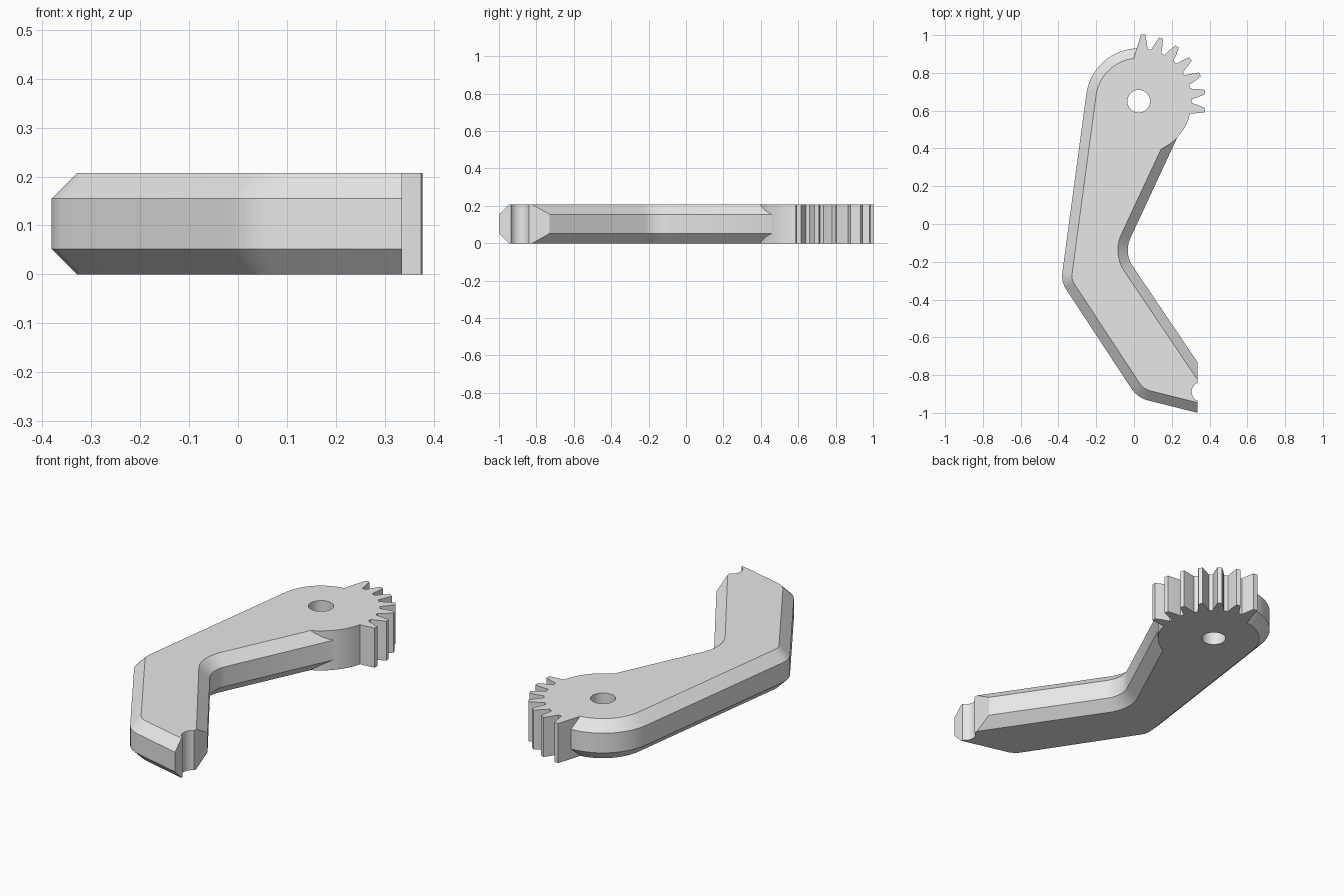
import bpy, bmesh
from math import radians, cos, sin, tan
from mathutils import Vector

if "Cube" in bpy.data.objects:
    bpy.data.objects.remove(bpy.data.objects["Cube"], do_unlink=True)

HEIGHT, CHAMFER = 0.207, 0.052
HUB = Vector((0.025, 0.65))
HUB_R, TIP_R = 0.28, 0.354

grey = bpy.data.materials.new("plain_grey")
grey.use_nodes = True
grey.diffuse_color = (0.8, 0.8, 0.8, 1)
grey.node_tree.nodes["Principled BSDF"].inputs["Base Color"].default_value = (0.8, 0.8, 0.8, 1)


def polar(deg, r, centre=HUB):
    a = radians(deg)
    return centre + Vector((cos(a), sin(a))) * r


def arc(start, end, r, steps, centre=HUB):
    return [polar(start + (end - start) * i / steps, r, centre) for i in range(steps + 1)]


def fillet(before, corner, after, r, steps=10):
    """Points of a round corner between two straight edges."""
    u, v = (before - corner).normalized(), (after - corner).normalized()
    half = u.angle(v) / 2
    centre = corner + (u + v).normalized() * (r / sin(half))
    first, last = corner + u * (r / tan(half)), corner + v * (r / tan(half))
    s, e = first - centre, last - centre
    return [centre + s.lerp(e, i / steps).normalized() * r for i in range(steps + 1)]


def inset(points, d):
    """Moves a clockwise outline inward by d with mitred corners."""
    result = []
    for i, p in enumerate(points):
        a = (p - points[i - 1]).normalized()
        b = (points[(i + 1) % len(points)] - p).normalized()
        n, m = Vector((a.y, -a.x)), Vector((b.y, -b.x))
        result.append(p + (n + m) * (d / (1 + n.dot(m))))
    return result


def stack(name, rings):
    """Solid from matching outlines at rising heights."""
    bm = bmesh.new()
    loops = [[bm.verts.new((p.x, p.y, z)) for p in pts] for pts, z in rings]
    for low, high in zip(loops, loops[1:]):
        for i in range(len(low)):
            bm.faces.new((low[i - 1], low[i], high[i], high[i - 1]))
    bm.faces.new(loops[0])
    bm.faces.new(loops[-1])
    bmesh.ops.recalc_face_normals(bm, faces=bm.faces)
    mesh = bpy.data.meshes.new(name)
    bm.to_mesh(mesh)
    bm.free()
    mesh.materials.append(grey)
    obj = bpy.data.objects.new(name, mesh)
    bpy.context.collection.objects.link(obj)
    return obj


def combine(target, tool, operation):
    """Boolean that is applied at once, then the tool is removed."""
    mod = target.modifiers.new(operation, "BOOLEAN")
    mod.operation, mod.object, mod.solver = operation, tool, "EXACT"
    bpy.context.view_layer.update()
    graph = bpy.context.evaluated_depsgraph_get()
    mesh = bpy.data.meshes.new_from_object(target.evaluated_get(graph))
    target.modifiers.clear()
    target.data = mesh
    bpy.data.objects.remove(tool, do_unlink=True)


# Bent arm with chamfered rims
tail_low, heel = Vector((0.4, -1.015)), Vector((0.018, -0.92))
knee, hub_side = Vector((-0.386, -0.305)), polar(172.3, HUB_R)
neck, elbow = Vector((0.2486, 0.5)), Vector((-0.055, -0.152))
tail_high = Vector((0.4, -0.826))
outline = [tail_low]
outline += fillet(tail_low, heel, knee, 0.15)
outline += fillet(heel, knee, hub_side, 0.13)
outline += arc(172.3, 80, HUB_R, 18)
outline += [neck]
outline += fillet(neck, elbow, tail_high, 0.15)
outline += [tail_high]
rim = inset(outline, CHAMFER)
arm = stack("geared_lever_arm", [(rim, 0), (outline, CHAMFER),
                                 (outline, HEIGHT - CHAMFER), (rim, HEIGHT)])

# Toothed sector of the hub
sector = [HUB.copy(), polar(96, 0.236)]
for i in range(7):
    mid = 86.2 - 15.65 * i
    if i:
        sector += [polar(mid + 5.8, HUB_R), polar(mid + 3.9, 0.315)]
    sector += [polar(mid + 1.8, TIP_R), polar(mid - 1.8, TIP_R)]
    sector += [polar(mid - 3.9, 0.315), polar(mid - 5.8, HUB_R)]
sector += arc(-16, -70, HUB_R, 12)
combine(arm, stack("gear_sector", [(sector, 0), (sector, HEIGHT)]), "UNION")


# Pivot hole, flat end cut and round end notch
def cut(points):
    combine(arm, stack("cutter", [(points, -0.1), (points, HEIGHT + 0.1)]), "DIFFERENCE")


cut(arc(0, 350, 0.06, 35))
cut([Vector(p) for p in ((0.335, -1.2), (0.335, -0.6), (0.6, -0.6), (0.6, -1.2))])
cut(arc(0, 348.75, 0.053, 31, Vector((0.358, -0.888))))

bpy.ops.object.select_all(action="DESELECT")
arm.select_set(True)
bpy.context.view_layer.objects.active = arm
bpy.ops.object.shade_smooth_by_angle(angle=radians(30))
